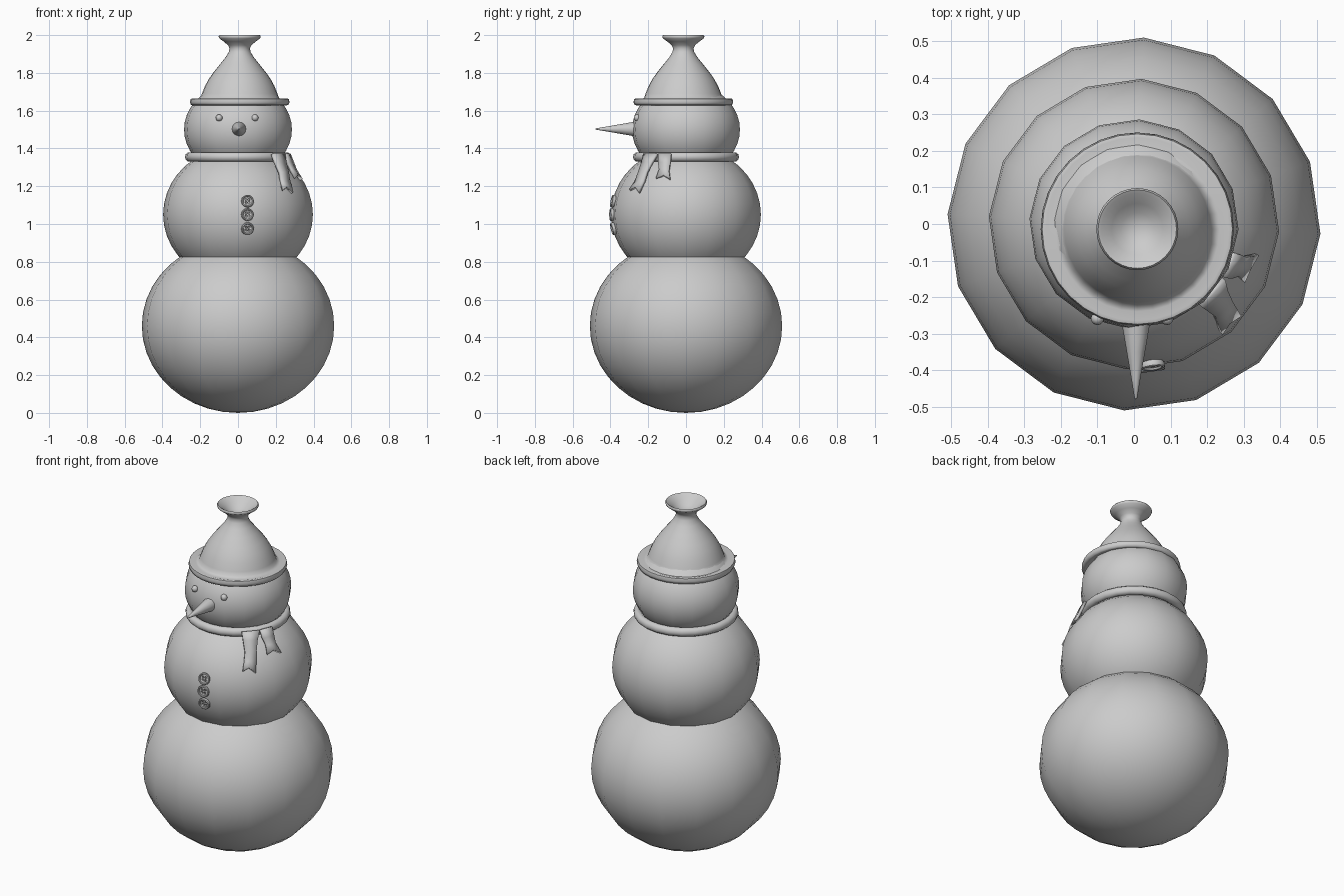
import bpy, bmesh, math
from mathutils import Vector, Matrix

if "Cube" in bpy.data.objects:
    bpy.data.objects.remove(bpy.data.objects["Cube"])


def finish(ob, angle=60):
    bpy.ops.object.select_all(action='DESELECT')
    ob.select_set(True)
    bpy.context.view_layer.objects.active = ob
    bpy.ops.object.shade_smooth_by_angle(angle=math.radians(angle))
    return ob


def from_bmesh(name, bm, angle=60):
    bmesh.ops.recalc_face_normals(bm, faces=bm.faces)
    me = bpy.data.meshes.new(name)
    bm.to_mesh(me)
    bm.free()
    ob = bpy.data.objects.new(name, me)
    bpy.context.collection.objects.link(ob)
    return finish(ob, angle)


def ball(name, loc, rad, rad_z, segs=16, rings=20, turn=-3):
    bm = bmesh.new()
    bmesh.ops.create_uvsphere(bm, u_segments=segs, v_segments=rings, radius=1)
    m = (Matrix.Translation(loc) @ Matrix.Rotation(math.radians(turn), 4, 'Z')
         @ Matrix.Diagonal((rad, rad, rad_z, 1)))
    bmesh.ops.transform(bm, matrix=m, verts=bm.verts)
    return from_bmesh(name, bm)


def lathe(name, profile, matrix, segs=32, closed=False, angle=60):
    bm = bmesh.new()
    vs = [bm.verts.new((r, 0, z)) for r, z in profile]
    for a, b in zip(vs, vs[1:] + (vs[:1] if closed else [])):
        if a is not b and not (closed is False and b is vs[0]):
            bm.edges.new((a, b))
    bmesh.ops.spin(bm, geom=bm.verts[:] + bm.edges[:], cent=(0, 0, 0), axis=(0, 0, 1),
                   angle=math.tau, steps=segs, use_duplicate=False)
    bmesh.ops.remove_doubles(bm, verts=bm.verts, dist=1e-5)
    bmesh.ops.transform(bm, matrix=matrix, verts=bm.verts)
    return from_bmesh(name, bm, angle)


# Snow body
ball("lower_ball", (0, 0, 0.46), 0.51, 0.46)
ball("middle_ball", (0, 0, 1.05), 0.397, 0.363)
ball("head", (0, 0, 1.50), 0.286, 0.246)

# Eyes
for side, x in (("left", -0.10), ("right", 0.09)):
    ball("eye_" + side, (x, -0.258, 1.562), 0.018, 0.018, 12, 8)

# Carrot nose
lathe("nose", [(0, 0.22), (0.040, 0.22), (0.038, 0.275), (0.025, 0.35), (0.012, 0.425),
               (0.004, 0.475), (0, 0.48)],
      Matrix.Translation((0.005, 0, 1.503)) @ Matrix.Rotation(math.pi / 2, 4, 'X'), 12)

# Hat with rolled brim and flared hollow tip
lathe("hat", [(0.215, 1.64), (0.245, 1.628), (0.258, 1.63), (0.264, 1.645), (0.260, 1.662),
              (0.250, 1.665), (0.225, 1.658), (0.208, 1.668), (0.200, 1.69), (0.184, 1.73),
              (0.165, 1.765), (0.141, 1.80), (0.105, 1.845), (0.075, 1.882), (0.058, 1.91),
              (0.054, 1.93), (0.062, 1.947), (0.085, 1.966), (0.108, 1.983), (0.112, 1.993),
              (0.107, 2.0), (0.098, 1.995), (0.070, 1.972), (0.045, 1.952), (0, 1.935)],
      Matrix.Translation((0.009, -0.014, 0)))

# Scarf ring
ring = [(0.258 + 0.023 * math.cos(t), 1.355 + 0.025 * math.sin(t))
        for t in [math.tau * i / 10 for i in range(10)]]
lathe("scarf_ring", ring, Matrix.Identity(4), 24, True)


def tail(name, rows, tip):
    """Hanging cloth strip: rows of (left, right) points with a forked end."""
    bm = bmesh.new()
    pts = [[bm.verts.new(l), bm.verts.new((Vector(l) + Vector(r)) / 2), bm.verts.new(r)]
           for l, r in rows]
    pts[-1][1].co = Vector(tip)
    for a, b in zip(pts, pts[1:]):
        for i in range(2):
            bm.faces.new((a[i], a[i + 1], b[i + 1], b[i]))
    ob = from_bmesh(name, bm, 40)
    mod = ob.modifiers.new("thickness", 'SOLIDIFY')
    mod.thickness = 0.016
    mod.offset = 0


# Scarf tails
tail("scarf_tail_front",
     [((0.180, -0.222, 1.37), (0.245, -0.150, 1.37)),
      ((0.195, -0.232, 1.325), (0.252, -0.178, 1.325)),
      ((0.220, -0.250, 1.27), (0.264, -0.205, 1.275)),
      ((0.226, -0.268, 1.22), (0.272, -0.220, 1.225)),
      ((0.238, -0.298, 1.18), (0.288, -0.248, 1.165))],
     (0.258, -0.268, 1.195))
tail("scarf_tail_side",
     [((0.245, -0.145, 1.37), (0.272, -0.078, 1.37)),
      ((0.262, -0.146, 1.325), (0.290, -0.083, 1.325)),
      ((0.280, -0.140, 1.285), (0.305, -0.090, 1.285)),
      ((0.298, -0.156, 1.240), (0.336, -0.083, 1.235))],
     (0.314, -0.120, 1.258))

# Buttons: raised rim, recessed face, four thread holes
profile = [(0, -0.008), (0.030, -0.008), (0.034, 0), (0.033, 0.008), (0.029, 0.011),
           (0.025, 0.009), (0.023, 0.004), (0, 0.004)]
bm = bmesh.new()
for i in range(4):
    t = math.pi / 4 + i * math.pi / 2
    bmesh.ops.create_cone(bm, cap_ends=True, segments=8, radius1=0.0055, radius2=0.0055, depth=0.06,
                          matrix=Matrix.Translation((0.011 * math.cos(t), 0.011 * math.sin(t), 0)))
cutter = from_bmesh("hole_cutter", bm)
cutter.hide_render = True
button = lathe("button_1", profile, Matrix.Identity(4), 20, angle=40)
mod = button.modifiers.new("holes", 'BOOLEAN')
mod.object = cutter
bpy.ops.object.modifier_apply(modifier="holes")
bpy.data.objects.remove(cutter)

for i, z in enumerate((1.12, 1.05, 0.976)):
    ob = button if i == 0 else button.copy()
    if i:
        ob.name = "button_%d" % (i + 1)
        bpy.context.collection.objects.link(ob)
    slope = (z - 1.05) / 0.363
    normal = Vector((0.13, -0.99, slope * 1.09)).normalized()
    ob.rotation_euler = normal.to_track_quat('Z', 'Y').to_euler()
    ob.location = Vector((0.05, -0.388 * math.sqrt(1 - slope ** 2), z)) + normal * 0.004
